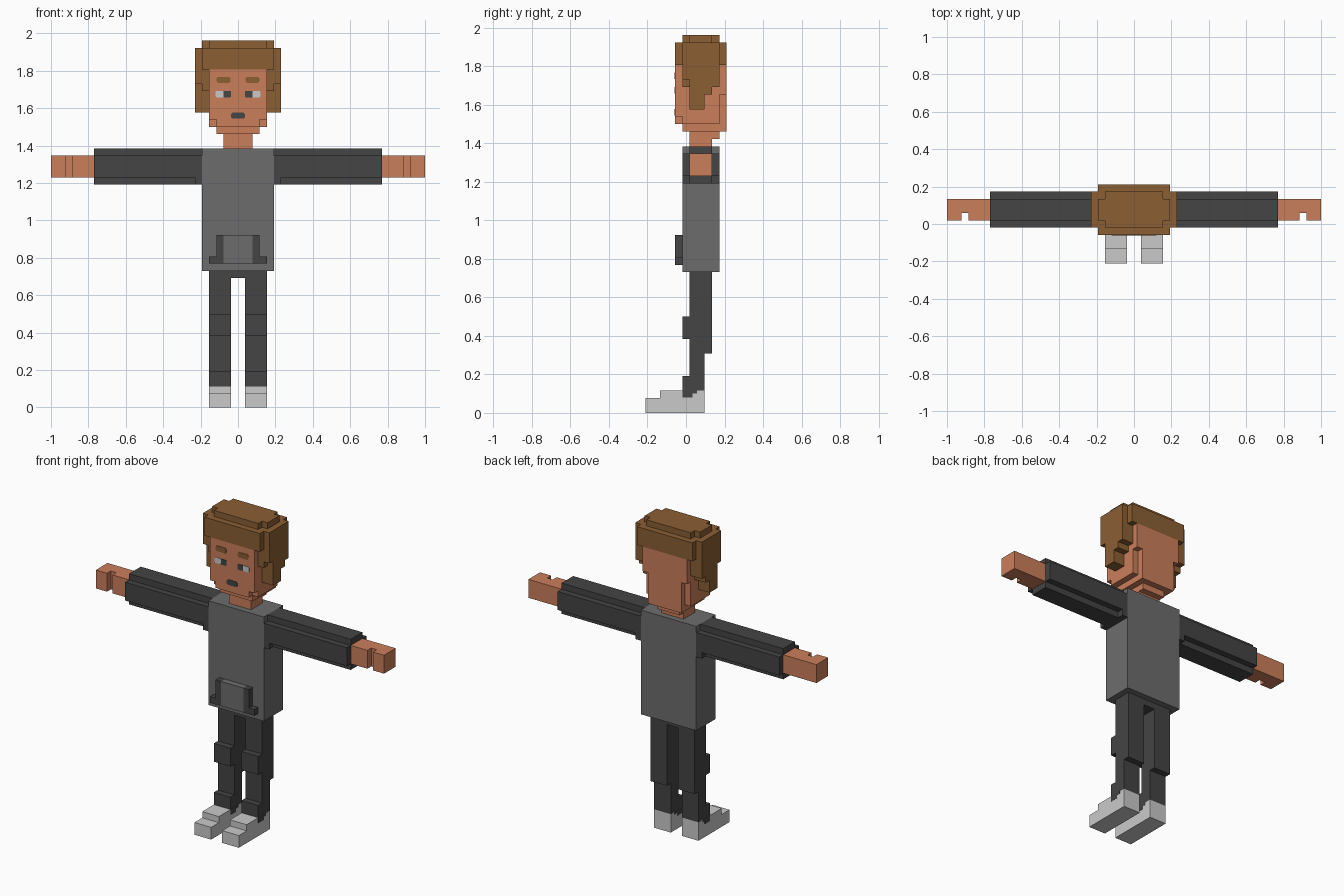
import bpy, bmesh

if "Cube" in bpy.data.objects:
    bpy.data.objects.remove(bpy.data.objects["Cube"])

V = 1 / 26  # edge length of one block


def material(name, r, g, b):
    m = bpy.data.materials.new(name)
    m.diffuse_color = (r, g, b, 1)
    m.use_nodes = True
    m.node_tree.nodes["Principled BSDF"].inputs["Base Color"].default_value = m.diffuse_color
    return m


SKIN = material("skin", 0.597, 0.209, 0.105)
HAIR = material("hair brown", 0.258, 0.114, 0.034)
GREY = material("mid grey", 0.152, 0.152, 0.152)
DARK = material("dark grey", 0.058, 0.058, 0.058)
LIGHT = material("light grey", 0.590, 0.590, 0.590)

occupied = set()
parts = []


def part(name, mat, *boxes):
    """Blocks filled by boxes (x0, x1, y0, y1, z0, z1), mirrored in x."""
    cells = set()
    for x0, x1, y0, y1, z0, z1 in boxes:
        for x in range(x0, x1):
            for y in range(y0, y1):
                for z in range(z0, z1):
                    cells |= {(x, y, z), (-x - 1, y, z)}
    cells -= occupied
    occupied.update(cells)
    parts.append((name, mat, cells))


def finish(name, mat, bm):
    mesh = bpy.data.meshes.new(name)
    bm.to_mesh(mesh)
    bm.free()
    mesh.materials.append(mat)
    ob = bpy.data.objects.new(name, mesh)
    bpy.context.collection.objects.link(ob)


def build(name, mat, cells):
    """Outer skin of the blocks, with flat areas merged."""
    bm = bmesh.new()
    verts = {}
    for c in sorted(cells):
        for axis in range(3):
            for side in (0, 1):
                n = list(c)
                n[axis] += 2 * side - 1
                if tuple(n) in occupied:
                    continue
                u, w = (axis + 1) % 3, (axis + 2) % 3
                quad = []
                for a, b in ((0, 0), (1, 0), (1, 1), (0, 1)):
                    p = list(c)
                    p[axis] += side
                    p[u] += a
                    p[w] += b
                    key = tuple(p)
                    if key not in verts:
                        verts[key] = bm.verts.new((p[0] * V, (p[1] - 0.5) * V, p[2] * V))
                    quad.append(verts[key])
                bm.faces.new(quad if side else quad[::-1])
    bmesh.ops.dissolve_limit(bm, angle_limit=0.01, verts=bm.verts[:], edges=bm.edges[:])
    finish(name, mat, bm)


def plate(name, mat, x0, x1, z0, z1, y, c=0.008):
    """Thin front-facing plate with clipped corners."""
    outline = [(x0 + c, z0), (x1 - c, z0), (x1, z0 + c), (x1, z1 - c),
               (x1 - c, z1), (x0 + c, z1), (x0, z1 - c), (x0, z0 + c)]
    bm = bmesh.new()
    face = bm.faces.new([bm.verts.new((x, y, z)) for x, z in outline])
    new = bmesh.ops.extrude_face_region(bm, geom=[face])["geom"]
    bmesh.ops.translate(bm, vec=(0, -0.003, 0),
                        verts=[g for g in new if isinstance(g, bmesh.types.BMVert)])
    bmesh.ops.recalc_face_normals(bm, faces=bm.faces[:])
    finish(name, mat, bm)


def box(name, mat, x0, x1, y0, y1, z0, z1):
    bm = bmesh.new()
    bmesh.ops.create_cube(bm, size=1)
    for v in bm.verts:
        v.co = (x1 if v.co.x > 0 else x0, y1 if v.co.y > 0 else y0, z1 if v.co.z > 0 else z0)
    finish(name, mat, bm)


# Head and hair
part("hair", HAIR,
     (0, 4, 0, 5, 50, 51), (0, 5, 1, 4, 50, 51),      # crown
     (0, 5, -1, 6, 47, 50), (5, 6, 0, 5, 47, 50),     # band round the head
     (4, 6, 0, 5, 45, 47), (4, 6, 1, 5, 44, 45), (4, 5, 0, 1, 44, 45),
     (4, 6, 1, 4, 43, 44), (4, 6, 1, 3, 41, 43))      # sideburns
part("head", SKIN,
     (0, 4, 0, 5, 39, 47), (0, 3, 0, 6, 38, 47),
     (0, 4, -1, 0, 40, 47), (0, 3, -1, 0, 39, 40),    # face and chin
     (0, 4, 5, 6, 43, 47))                            # back of skull
part("neck", SKIN, (0, 2, 1, 4, 36, 38), (0, 2, 4, 5, 37, 38))

# Upper body
part("torso", GREY, (0, 5, 0, 5, 19, 36))
part("pocket", GREY, (0, 2, -1, 0, 20, 24))
part("pocket_edges", DARK, (2, 3, -1, 0, 20, 24), (3, 4, -1, 0, 20, 21))
part("sleeves", DARK,
     (5, 20, 0, 5, 32, 35), (5, 20, 1, 4, 31, 36), (5, 6, 0, 5, 31, 32))
part("hands", SKIN,
     (20, 23, 1, 4, 32, 35), (23, 24, 2, 4, 32, 35), (24, 26, 1, 4, 32, 35))

# Legs and shoes
part("shoes", LIGHT, (1, 4, -5, 3, 0, 2), (1, 4, -3, 0, 2, 3), (1, 4, 0, 3, 2, 3))
part("legs", DARK,
     (0, 4, 1, 4, 18, 19), (1, 4, 1, 4, 8, 18), (1, 4, 1, 3, 3, 8),
     (1, 4, 0, 1, 10, 13), (1, 4, 0, 1, 3, 5))

for p in parts:
    build(*p)

# Painted face, pocket centre and trouser cuffs
face_y = -1.5 * V
for s, side in ((-1, "right"), (1, "left")):
    def span(a, b):
        return min(s * a, s * b), max(s * a, s * b)
    plate("eyebrow_" + side, HAIR, *span(0.04, 0.114), 1.735, 1.768, face_y)
    plate("eye_white_" + side, LIGHT, *span(0.077, 0.12), 1.658, 1.693, face_y, 0.005)
    plate("pupil_" + side, DARK, *span(0.038, 0.077), 1.658, 1.693, face_y, 0.003)
    x0, x1 = span(V - 0.001, 4 * V + 0.001)
    box("cuff_" + side, DARK, x0, x1, -0.5 * V, 0.9 * V, 2.1 * V, 3 * V)
    box("cuff_step_" + side, DARK, x0, x1, 0.9 * V, 1.5 * V, 2.6 * V, 3 * V)
plate("mouth", DARK, -0.037, 0.037, 1.544, 1.577, face_y)
